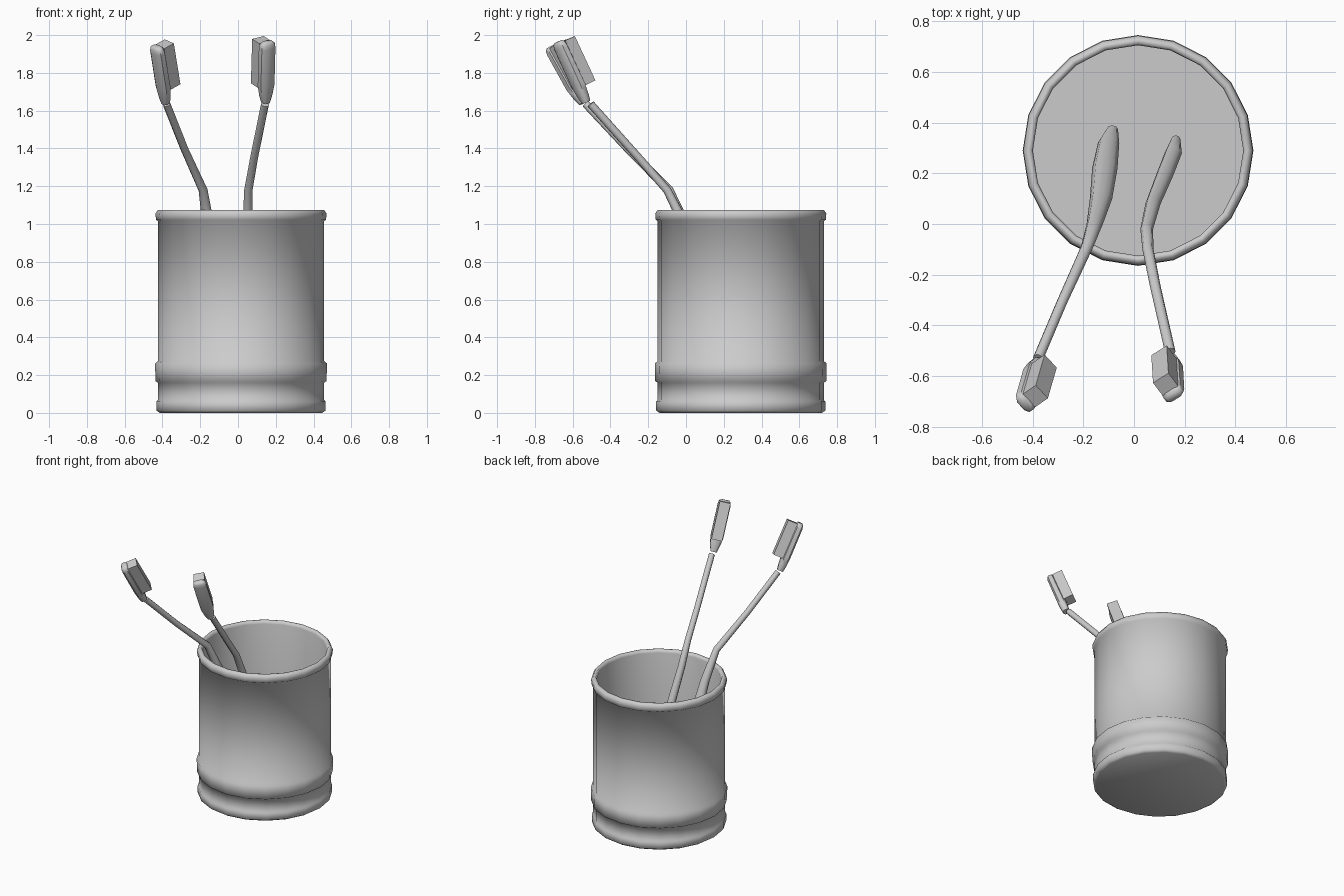
import bpy, bmesh, math
from mathutils import Vector

cube = bpy.data.objects.get("Cube")
if cube:
    bpy.data.objects.remove(cube, do_unlink=True)

grey = bpy.data.materials.new("plain_grey")
grey.use_nodes = True
grey.diffuse_color = (0.6, 0.6, 0.6, 1)
grey.node_tree.nodes["Principled BSDF"].inputs["Base Color"].default_value = (0.6, 0.6, 0.6, 1)


def ring(centre, u, v, ru, rv, sides, turn=0.0, power=1.0):
    """Closed loop of points; a power below 1 makes the ellipse boxier."""
    points = []
    for i in range(sides):
        a = math.tau * i / sides + turn
        c, s = math.cos(a), math.sin(a)
        c = math.copysign(abs(c) ** power, c)
        s = math.copysign(abs(s) ** power, s)
        points.append(centre + u * ru * c + v * rv * s)
    return points


def loft(name, rings, angle):
    """Skin the rings in order, with capped ends."""
    bm = bmesh.new()
    loops = [[bm.verts.new(p) for p in r] for r in rings]
    n = len(loops[0])
    for a, b in zip(loops, loops[1:]):
        for i in range(n):
            j = (i + 1) % n
            bm.faces.new((a[i], a[j], b[j], b[i]))
    bm.faces.new(loops[0][::-1])
    bm.faces.new(loops[-1])
    bmesh.ops.recalc_face_normals(bm, faces=bm.faces)
    mesh = bpy.data.meshes.new(name)
    bm.to_mesh(mesh)
    bm.free()
    mesh.materials.append(grey)
    obj = bpy.data.objects.new(name, mesh)
    bpy.context.collection.objects.link(obj)
    bpy.ops.object.select_all(action='DESELECT')
    obj.select_set(True)
    bpy.context.view_layer.objects.active = obj
    bpy.ops.object.shade_smooth_by_angle(angle=math.radians(angle))
    return obj


# Cup: radius and height, from the underside up the outside and down the inside
X, Y = Vector((1, 0, 0)), Vector((0, 1, 0))
cup_profile = [(.43, 0), (.448, .012), (.448, .06), (.44, .068), (.44, .16),
               (.453, .168), (.455, .262), (.44, .274), (.44, 1.015),
               (.45, 1.022), (.453, 1.055), (.44, 1.075), (.422, 1.075),
               (.415, 1.055), (.415, .05)]
loft("cup", [ring(Vector((.016, .29, z)), X, Y, r, r, 20)
             for r, z in cup_profile], 75)


def toothbrush(side, path, base, tip, facing):
    """path rows: centre point, half width, half thickness, from the grip end up."""
    base, tip = Vector(base), Vector(tip)
    axis = (tip - base).normalized()
    length = (tip - base).length
    normal = Vector(facing)
    normal = (normal - axis * normal.dot(axis)).normalized()
    across = axis.cross(normal)

    # Handle: sections square to the path
    points = [Vector(p) for p, w, t in path] + [base]
    rings = []
    for i, (p, w, t) in enumerate(path):
        along = (points[i + 1] - points[max(i - 1, 0)]).normalized()
        u = (X - along * along.x).normalized()
        rings.append(ring(points[i], u, along.cross(u), w, t, 8))
    loft(side + "_handle", rings, 60)

    # Head plate: flares from the neck, with a rounded tip
    sections = [(-.04, .022, .022), (.0, .034, .027), (.06, .046, .03),
                (length - .03, .046, .028), (length - .005, .042, .024),
                (length + .006, .03, .016)]
    loft(side + "_head", [ring(base + axis * d, across, normal, w, t, 8,
                               math.pi / 8, .7) for d, w, t in sections], 50)

    # Bristle block
    middle = base + axis * (length / 2 + .02)
    half = length / 2 - .025
    loft(side + "_bristles",
         [ring(middle + normal * h, across, axis, .052, half * 1.414, 4, math.pi / 4)
          for h in (.02, .088)], 30)


toothbrush("right_brush",
           [((-.085, .375, .07), .022, .016), ((-.1, .32, .17), .042, .03),
            ((-.115, .22, .4), .05, .036), ((-.13, .1, .7), .044, .034),
            ((-.155, .0, .98), .032, .03), ((-.185, -.09, 1.18), .024, .024),
            ((-.285, -.31, 1.4), .021, .021), ((-.378, -.53, 1.635), .021, .021)],
           (-.388, -.565, 1.675), (-.43, -.71, 1.935), (.75, .55, .35))

toothbrush("left_brush",
           [((.165, .335, .07), .018, .016), ((.155, .28, .2), .034, .028),
            ((.12, .19, .42), .034, .03), ((.075, .08, .75), .03, .028),
            ((.05, -.02, 1.02), .025, .026), ((.055, -.1, 1.18), .022, .022),
            ((.085, -.25, 1.35), .021, .021), ((.143, -.505, 1.635), .021, .021)],
           (.147, -.545, 1.68), (.155, -.675, 1.96), (-.55, .75, .3))
